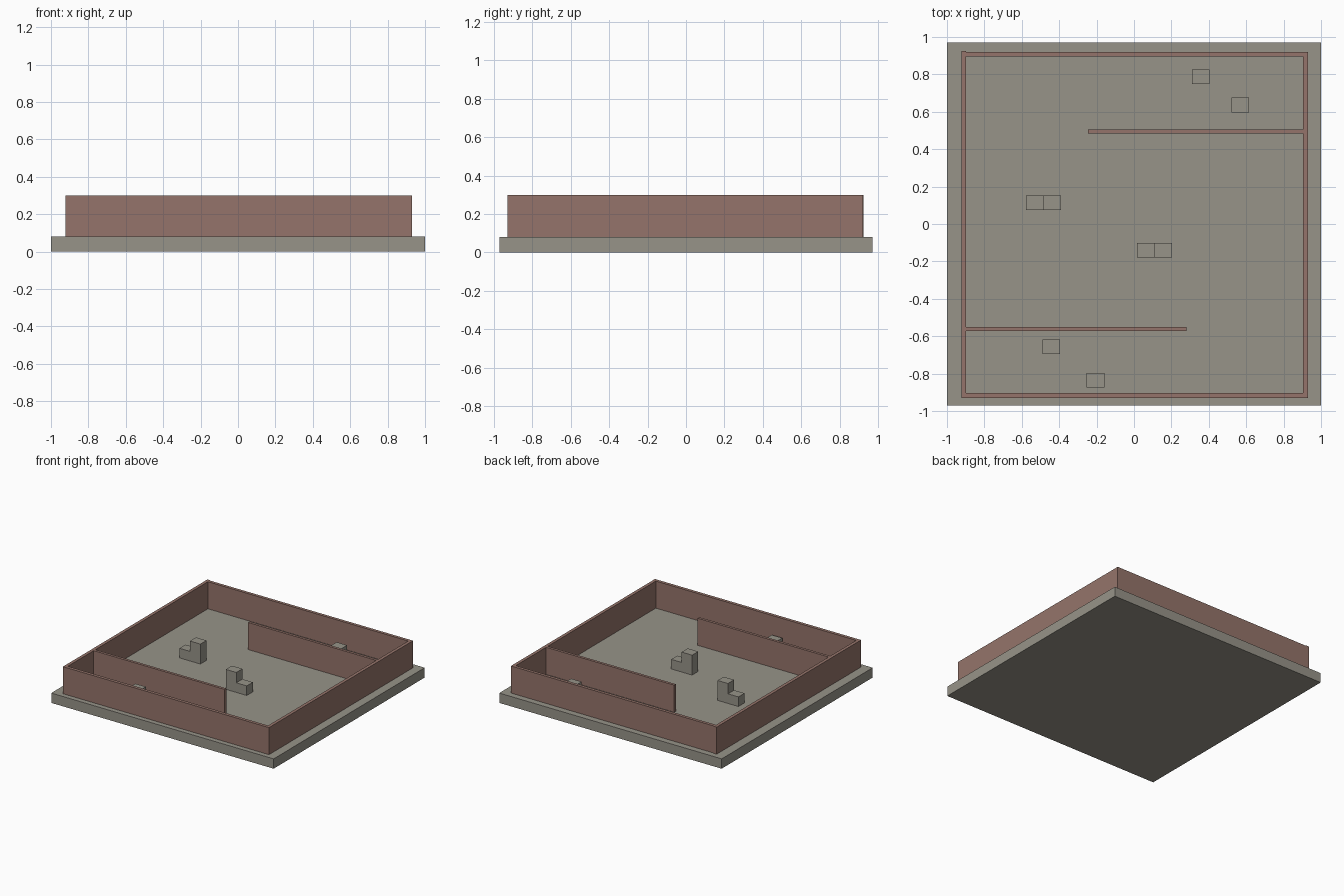
import bpy, bmesh

if "Cube" in bpy.data.objects:
    bpy.data.objects.remove(bpy.data.objects["Cube"])


def material(name, rgb):
    m = bpy.data.materials.new(name)
    m.diffuse_color = (*rgb, 1.0)
    m.use_nodes = True
    m.node_tree.nodes["Principled BSDF"].inputs["Base Color"].default_value = m.diffuse_color
    return m


STONE = material("grey stone", (0.31, 0.295, 0.25))
BRICK = material("brick red", (0.30, 0.175, 0.145))


def box(name, x, y, z, mat):
    """Axis-aligned box from (min, max) ranges."""
    bm = bmesh.new()
    bmesh.ops.create_cube(bm, size=1.0)
    for v in bm.verts:
        v.co = [r[0] if c < 0 else r[1] for c, r in zip(v.co, (x, y, z))]
    me = bpy.data.meshes.new(name)
    bm.to_mesh(me)
    bm.free()
    me.materials.append(mat)
    ob = bpy.data.objects.new(name, me)
    bpy.context.collection.objects.link(ob)
    return ob


FLOOR, TOP = 0.08, 0.30
LOW, TALL = 0.158, 0.242

# Floor slab
box("floor_slab", (-1, 1), (-0.97, 0.97), (0, FLOOR), STONE)

# Outer walls and the two partitions
for name, x, y in (
    ("left_wall", (-0.923, -0.897), (-0.93, 0.925)),
    ("right_wall_front", (0.904, 0.93), (-0.93, 0.485)),
    ("right_wall_back", (0.904, 0.93), (0.485, 0.92)),
    ("front_wall", (-0.897, 0.904), (-0.93, -0.904)),
    ("back_wall", (-0.897, 0.904), (0.895, 0.92)),
    ("back_partition", (-0.247, 0.904), (0.483, 0.505)),
    ("front_partition", (-0.897, 0.28), (-0.572, -0.55)),
):
    box(name, x, y, (FLOOR, TOP), BRICK)

# Cover blocks: centre x, centre y, top height
for name, cx, cy, top in (
    ("left_pair_low_block", -0.531, 0.113, LOW),
    ("left_pair_tall_block", -0.437, 0.113, TALL),
    ("right_pair_tall_block", 0.063, -0.14, TALL),
    ("right_pair_low_block", 0.157, -0.14, LOW),
    ("back_room_block_a", 0.356, 0.787, LOW),
    ("back_room_block_b", 0.568, 0.636, LOW),
    ("front_room_block_a", -0.443, -0.656, LOW),
    ("front_room_block_b", -0.206, -0.836, LOW),
):
    box(name, (cx - 0.047, cx + 0.047), (cy - 0.039, cy + 0.039), (FLOOR, top), STONE)
